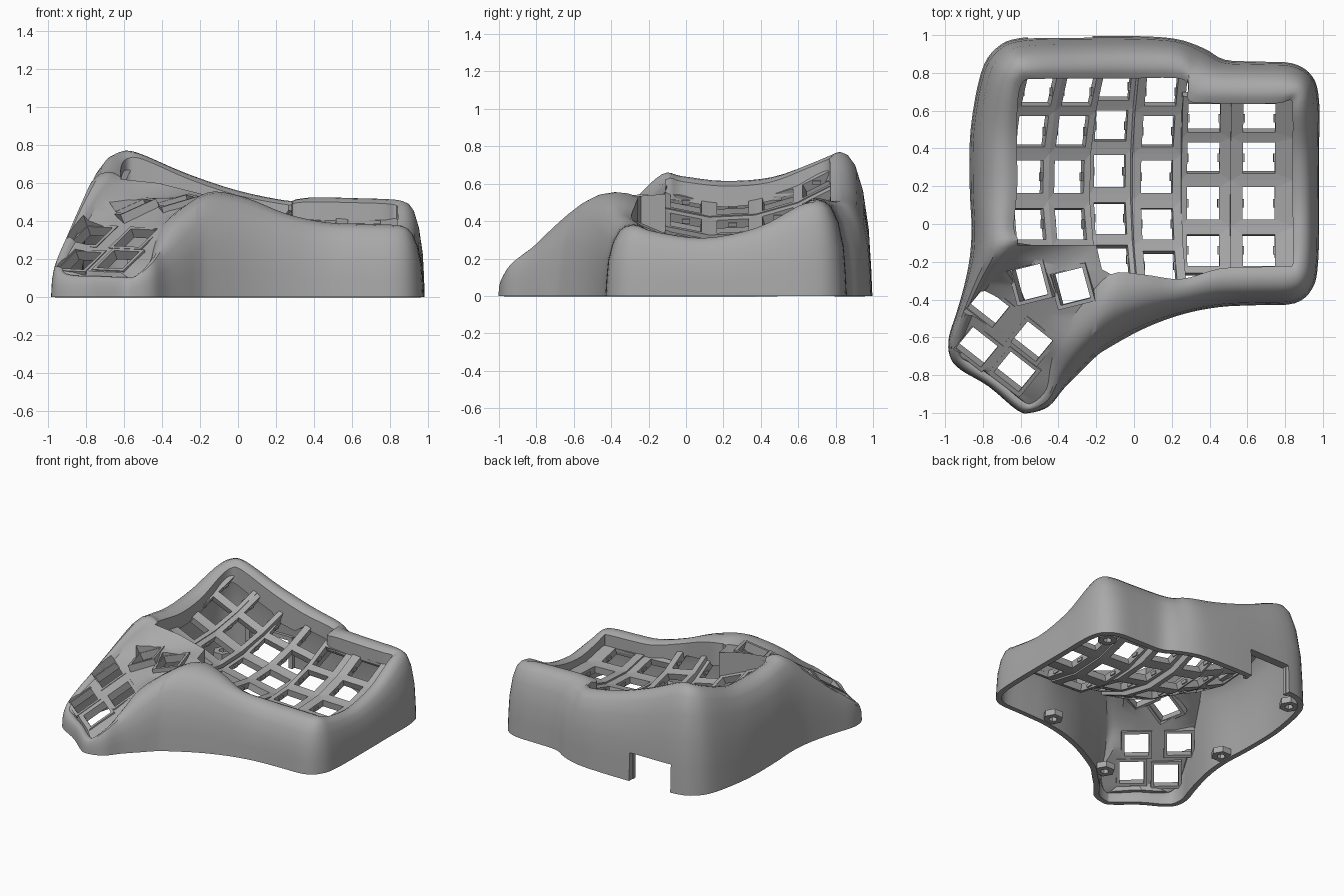
import bpy, bmesh, math
from mathutils import Vector, Matrix

if "Cube" in bpy.data.objects:
    bpy.data.objects.remove(bpy.data.objects["Cube"], do_unlink=True)

grey = bpy.data.materials.new("matte grey")
grey.use_nodes = True
grey.diffuse_color = (0.4, 0.4, 0.4, 1)
grey.node_tree.nodes["Principled BSDF"].inputs["Base Color"].default_value = grey.diffuse_color


def make_object(name, bm, thickness=0, cutter=None, smooth=None):
    """Turn a bmesh into an object, thicken it inward, cut it and shade it."""
    mesh = bpy.data.meshes.new(name)
    bm.to_mesh(mesh)
    bm.free()
    obj = bpy.data.objects.new(name, mesh)
    bpy.context.collection.objects.link(obj)
    mesh.materials.append(grey)
    bpy.ops.object.select_all(action='DESELECT')
    obj.select_set(True)
    bpy.context.view_layer.objects.active = obj
    if thickness:
        mod = obj.modifiers.new("thickness", 'SOLIDIFY')
        mod.thickness, mod.offset = thickness, -1
        bpy.ops.object.modifier_apply(modifier=mod.name)
    if cutter:
        mod = obj.modifiers.new("cut", 'BOOLEAN')
        mod.object, mod.operation, mod.solver = cutter, 'DIFFERENCE', 'EXACT'
        mod.use_self = True
        bpy.ops.object.modifier_apply(modifier=mod.name)
    if smooth:
        bpy.ops.object.shade_smooth_by_angle(angle=math.radians(smooth))
    return obj


def add_box(bm, size, place):
    bmesh.ops.create_cube(bm, matrix=place @ Matrix.Diagonal((*size, 1)))


def spline(points, steps):
    """Closed Catmull-Rom curve through the points."""
    pts, out = [Vector(p) for p in points], []
    n = len(pts)
    for i in range(n):
        a, b, c, d = (pts[(i + j) % n] for j in (-1, 0, 1, 2))
        for s in range(steps):
            t = s / steps
            out.append(b + (c - a) * t / 2 + (2 * a - 5 * b + 4 * c - d) * t * t / 2
                       + (3 * b - a - 3 * c + d) * t ** 3 / 2)
    return out


# Key columns: centre x, left edge, right edge, centre height, sideways slope, y shift, first row
COLUMNS = [(-.56, -.67, -.455, .47, .45, 0, 1), (-.345, -.455, -.235, .37, .43, 0, 1),
           (-.13, -.235, -.01, .27, .22, .03, 0), (.12, -.01, .25, .26, .2, 0, 0),
           (.365, .25, .51, .24, .05, -.14, 1), (.66, .51, .85, .24, .03, -.14, 1)]
ROWS = [-.22, 0, .25, .49, .7]


def plate_point(col, x, y):
    """Point on a column, which bends up and leans sideways towards its ends."""
    rise = .5 * (y - .2 - col[5]) ** 2
    return Vector((x + col[4] * rise, y, col[3] + col[4] * (col[0] - x) + rise))


def thumb_height(x, y):
    return min(.32 + .355 * (x + .77) + .518 * (y + .44), .52)


# Outline on the ground and crest of the wall, counterclockwise from the thumb divider
BASE = [(-.15, -.665), (.05, -.555), (.25, -.48), (.45, -.44), (.65, -.43), (.85, -.42),
        (.945, -.34), (.975, -.2), (.98, .1), (.98, .4), (.98, .65), (.945, .78), (.84, .85),
        (.65, .86), (.48, .87), (.37, .93), (.22, .98), (0, .995), (-.3, .995), (-.6, .985),
        (-.73, .93), (-.81, .8), (-.865, .5), (-.87, .2), (-.86, -.02), (-.87, -.18),
        (-.9, -.33), (-.94, -.47), (-.98, -.6), (-.975, -.7), (-.92, -.77), (-.77, -.86),
        (-.62, -.985), (-.55, -1), (-.45, -.965), (-.37, -.87), (-.27, -.77), (-.21, -.71)]
CREST = [(-.13, -.38, .555), (.05, -.35, .52), (.25, -.345, .44), (.45, -.295, .395),
         (.65, -.285, .385), (.82, -.28, .38), (.87, -.25, .37), (.88, -.15, .34),
         (.88, .1, .31), (.88, .38, .365), (.88, .6, .48), (.865, .69, .505), (.79, .7, .515),
         (.63, .7, .52), (.41, .706, .525), (.31, .735, .515), (.252, .826, .508), (0, .835, .56),
         (-.27, .835, .65), (-.53, .83, .76), (-.625, .805, .762), (-.67, .7, .72),
         (-.69, .46, .635), (-.69, .2, .615), (-.7, -.02, .64), (-.69, -.13, .65),
         (-.79, -.3, .49), (-.86, -.44, .35), (-.925, -.6, .215), (-.935, -.7, .14),
         (-.87, -.75, .115), (-.73, -.842, .11), (-.6, -.95, .105), (-.54, -.962, .11),
         (-.46, -.9, .19), (-.42, -.78, .28), (-.36, -.65, .4), (-.25, -.5, .5)]
PROFILE = [(0, 0), (.04, .25), (.1, .5), (.28, .76), (.52, .92), (.75, .98), (1, 1),
           (1.2, .99), (1.4, .955)]
K = 4
LEFT_END, TIP = 25 * K, 31 * K

# Case: wall loft
bm = bmesh.new()
base = spline([(x, y, 0) for x, y in BASE], K)
crest = spline(CREST, K)
rings = []
for across, up in PROFILE:
    ring = []
    for b, c in zip(base, crest):
        p = b.lerp(c, across)
        ring.append(bm.verts.new((p.x, p.y, c.z * up)))
    rings.append(ring)


def bridge(lower, upper, closed=True):
    for i in range(len(lower) - (not closed)):
        j = (i + 1) % len(lower)
        bm.faces.new((lower[i], lower[j], upper[j], upper[i]))


for lower, upper in zip(rings, rings[1:]):
    bridge(lower, upper)

# Case: thumb surface, ruled between its left and right edges
inner = rings[-1]
divider = [bm.verts.new(p) for p in ((-.42, -.11, .6), (-.2, -.11, .545), (-.17, -.24, .535))]
rows = [[inner[LEFT_END]] + divider + [inner[0]]]
count = TIP - LEFT_END
for r in range(1, count):
    a, b = inner[LEFT_END + r], inner[-r]
    middle = []
    for j in range(1, K):
        p = a.co.lerp(b.co, j / K)
        middle.append(bm.verts.new((p.x, p.y, thumb_height(p.x, p.y))))
    rows.append([a] + middle + [b])
rows.append(inner[TIP:TIP + K + 1])
for upper, lower in zip(rows, rows[1:]):
    bridge(lower, upper, False)

# Case: lip dropping from the opening to the key plate
lip = inner[:LEFT_END + 1] + divider
drop = []
for v in lip:
    x, y, z = v.co
    col = next((c for c in COLUMNS if x < c[2]), COLUMNS[-1])
    drop.append(bm.verts.new((x, y, min(plate_point(col, x, y).z - .02, z - .03))))
bridge(lip, drop)

# Thumb keys: x, y, height, turn, slope along x and y
LOW = (-38, .355, .518)
THUMBS = [(-.55, -.31, .475, 14, .42, .14), (-.33, -.33, .505, 14, .26, .14),
          (-.77, -.44, .32, *LOW), (-.54, -.62, .308, *LOW),
          (-.83, -.65, .19, *LOW), (-.63, -.78, .194, *LOW)]


def thumb_matrix(x, y, z, turn, along_x, along_y):
    c, s = math.cos(math.radians(turn)), math.sin(math.radians(turn))
    normal = Vector((-along_x, -along_y, 1)).normalized()
    u = Vector((c, s, along_x * c + along_y * s)).normalized()
    m = Matrix((u, normal.cross(u), normal)).transposed().to_4x4()
    m.translation = (x, y, z)
    return m


# Cutter for the thumb holes and the rear cable notch
cut = bmesh.new()
for key in THUMBS:
    add_box(cut, (.18, .18, .22), thumb_matrix(*key))
add_box(cut, (.34, .3, .26), Matrix.Translation((-.39, .98, .08)))
cutter = make_object("cutter", cut)
cutter.hide_render = True
make_object("case", bm, thickness=.04, cutter=cutter, smooth=35)
bpy.data.objects.remove(cutter, do_unlink=True)

# Thin rails framing the cable notch on the inside
rails = bmesh.new()
for x in (-.57, -.21):
    add_box(rails, (.03, .025, .22), Matrix.Translation((x, .94, .11)))
add_box(rails, (.39, .025, .03), Matrix.Translation((-.39, .935, .225)))
make_object("notch_rails", rails)


def frame(name, sides, radius, border, depth, matrix):
    """Flat polygon ring with depth."""
    f = bmesh.new()
    bmesh.ops.create_circle(f, cap_ends=True, segments=sides, radius=radius,
                            matrix=Matrix.Rotation(math.pi / sides, 4, 'Z'))
    face = f.faces[:][0]
    face.normal_update()
    if face.normal.z < 0:
        face.normal_flip()
    bmesh.ops.inset_region(f, faces=[face], thickness=border, use_boundary=True, use_even_offset=True)
    bmesh.ops.delete(f, geom=[face], context='FACES')
    f.transform(matrix)
    return make_object(name, f, thickness=depth)


for i, key in enumerate(THUMBS):
    lift = Matrix.Translation((0, 0, .004))
    frame(f"thumb_socket_{i + 1}", 4, .105 * math.sqrt(2), .021, .055, thumb_matrix(*key) @ lift)

# Key plate columns with square holes and small clip nubs
for n, col in enumerate(COLUMNS):
    xc, x0, x1, _, slope, shift, first = col
    ys = [y + shift for y in ROWS[first:]]
    edges = [ys[0] - .12] + [(a + b) / 2 for a, b in zip(ys, ys[1:])] + [ys[-1] + .115]
    plate, nubs = bmesh.new(), bmesh.new()
    half_x = .085 / math.hypot(1, slope)
    lean = Matrix.Rotation(math.atan(slope), 4, 'Y')
    for y, e0, e1 in zip(ys, edges, edges[1:]):
        half_y = .085 / math.hypot(1, y - .2 - shift)
        outer = [(x0, e0), (x1, e0), (x1, e1), (x0, e1)]
        hole = [(xc + sx * half_x, y + sy * half_y) for sx, sy in ((-1, -1), (1, -1), (1, 1), (-1, 1))]
        o, h = ([plate.verts.new(plate_point(col, px, py)) for px, py in loop]
                for loop in (outer, hole))
        for i in range(4):
            j = (i + 1) % 4
            plate.faces.new((o[i], o[j], h[j], h[i]))
        for side in (-1, 1):
            spot = Matrix.Translation(plate_point(col, xc + side * half_x, y)) @ lean
            add_box(nubs, (.016, .045, .022), spot @ Matrix.Translation((0, 0, -.025)))
    bmesh.ops.remove_doubles(plate, verts=plate.verts[:], dist=.0005)
    make_object(f"key_column_{n + 1}", plate, thickness=.05)
    make_object(f"clip_nubs_{n + 1}", nubs)

# Screw bosses inside the foot of the wall
for i, (x, y) in enumerate([(.43, -.35), (-.7, .82), (-.78, 0), (-.3, -.67), (.84, .72)]):
    frame(f"screw_boss_{i + 1}", 6, .07, .035, .045, Matrix.Translation((x, y, .05)))
